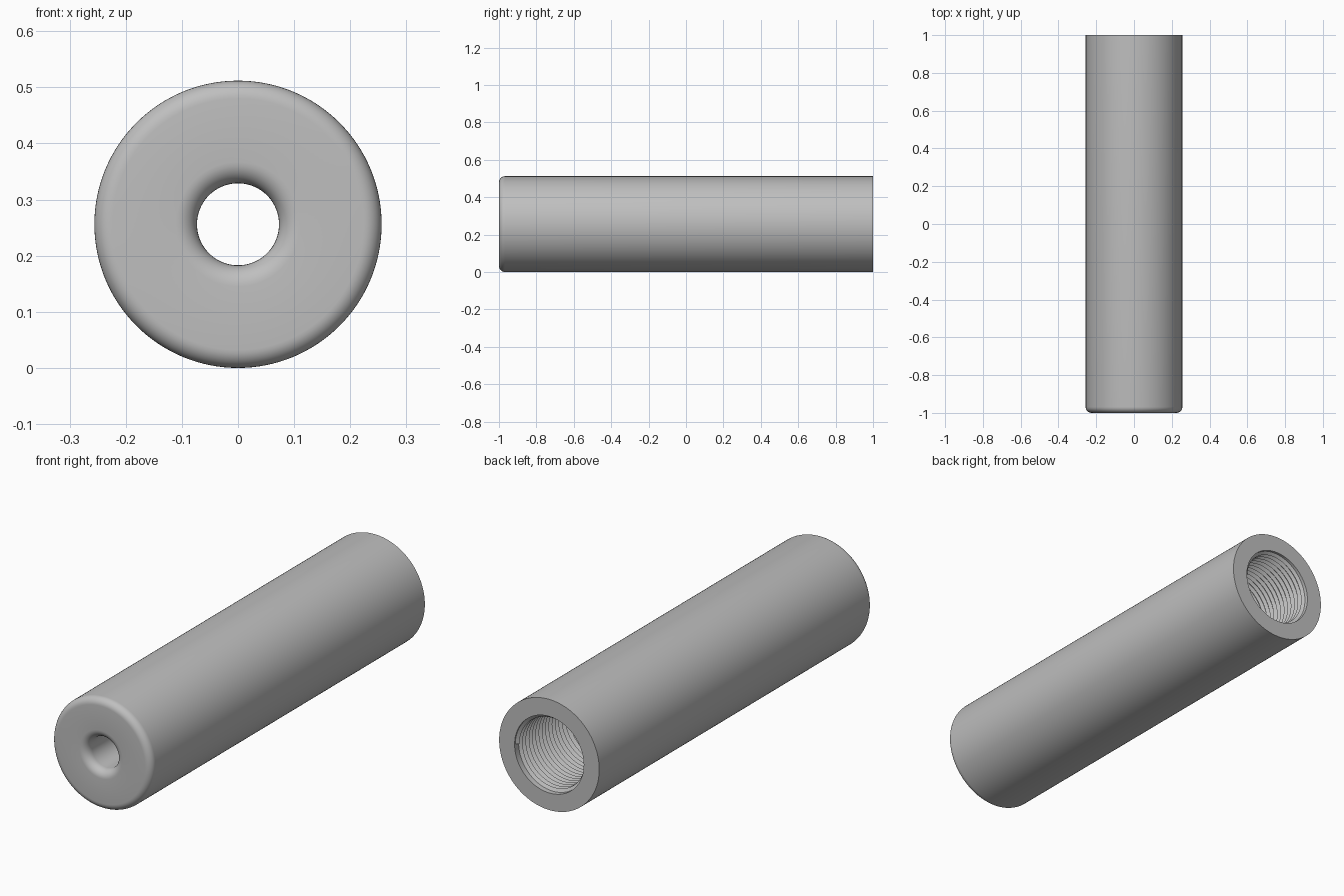
import bpy, bmesh
from math import sin, cos, pi, radians
from mathutils import Vector

cube = bpy.data.objects.get("Cube")
if cube:
    bpy.data.objects.remove(cube, do_unlink=True)

RADIUS = 0.256      # outer radius of the tube
HOLE = 0.073        # front hole radius
BORE = 0.177        # rear bore radius
FLOOR = -0.7        # inner end of the rear bore
PITCH = 0.024       # thread spacing
TURNS = 50

grey = bpy.data.materials.new("plain grey")
grey.use_nodes = True
colour = (0.52, 0.52, 0.52, 1)
grey.diffuse_color = colour
grey.node_tree.nodes["Principled BSDF"].inputs["Base Color"].default_value = colour


def arc(r, y, radius, start, end, n=8):
    """Points (radius from axis, y) along a rounded corner."""
    angles = [radians(start + (end - start) * i / n) for i in range(n + 1)]
    return [(r + radius * cos(a), y + radius * sin(a)) for a in angles]


def lathe(name, profile, steps, turns=1, pitch=0):
    """Turn a closed profile around the long axis, advancing by pitch."""
    bm = bmesh.new()
    verts = [bm.verts.new((r, y, RADIUS)) for r, y in profile]
    edges = [bm.edges.new((v, verts[i - 1])) for i, v in enumerate(verts)]
    bmesh.ops.spin(bm, geom=verts + edges, cent=(0, 0, RADIUS), axis=(0, 1, 0),
                   dvec=Vector((0, pitch / steps, 0)), angle=2 * pi * turns,
                   steps=steps * turns, use_duplicate=False)
    bmesh.ops.remove_doubles(bm, verts=bm.verts[:], dist=0.00005)
    bmesh.ops.recalc_face_normals(bm, faces=bm.faces[:])
    mesh = bpy.data.meshes.new(name)
    bm.to_mesh(mesh)
    bm.free()
    mesh.materials.append(grey)
    obj = bpy.data.objects.new(name, mesh)
    bpy.context.collection.objects.link(obj)
    bpy.ops.object.select_all(action="DESELECT")
    obj.select_set(True)
    bpy.context.view_layer.objects.active = obj
    bpy.ops.object.shade_smooth_by_angle(angle=radians(30))
    return obj


# Tube: rounded front lip and hole rim, sharp rear end, stepped bore
lip, rim = 0.032, 0.038
profile = [(RADIUS, 1)]
profile += arc(RADIUS - lip, -1 + lip, lip, 0, -90)
profile += arc(HOLE + rim, -1 + rim, rim, 270, 180)
profile += [(HOLE, FLOOR), (BORE, FLOOR), (BORE, 1)]
lathe("tube_body", profile, 128)

# Helical thread ridge lining the rear bore
start = 0.997 - PITCH * (TURNS + 1)
ridge = [(BORE + 0.002, start), (BORE - 0.014, start + PITCH * 0.5),
         (BORE + 0.002, start + PITCH * 0.96)]
lathe("internal_thread", ridge, 64, TURNS, PITCH)
